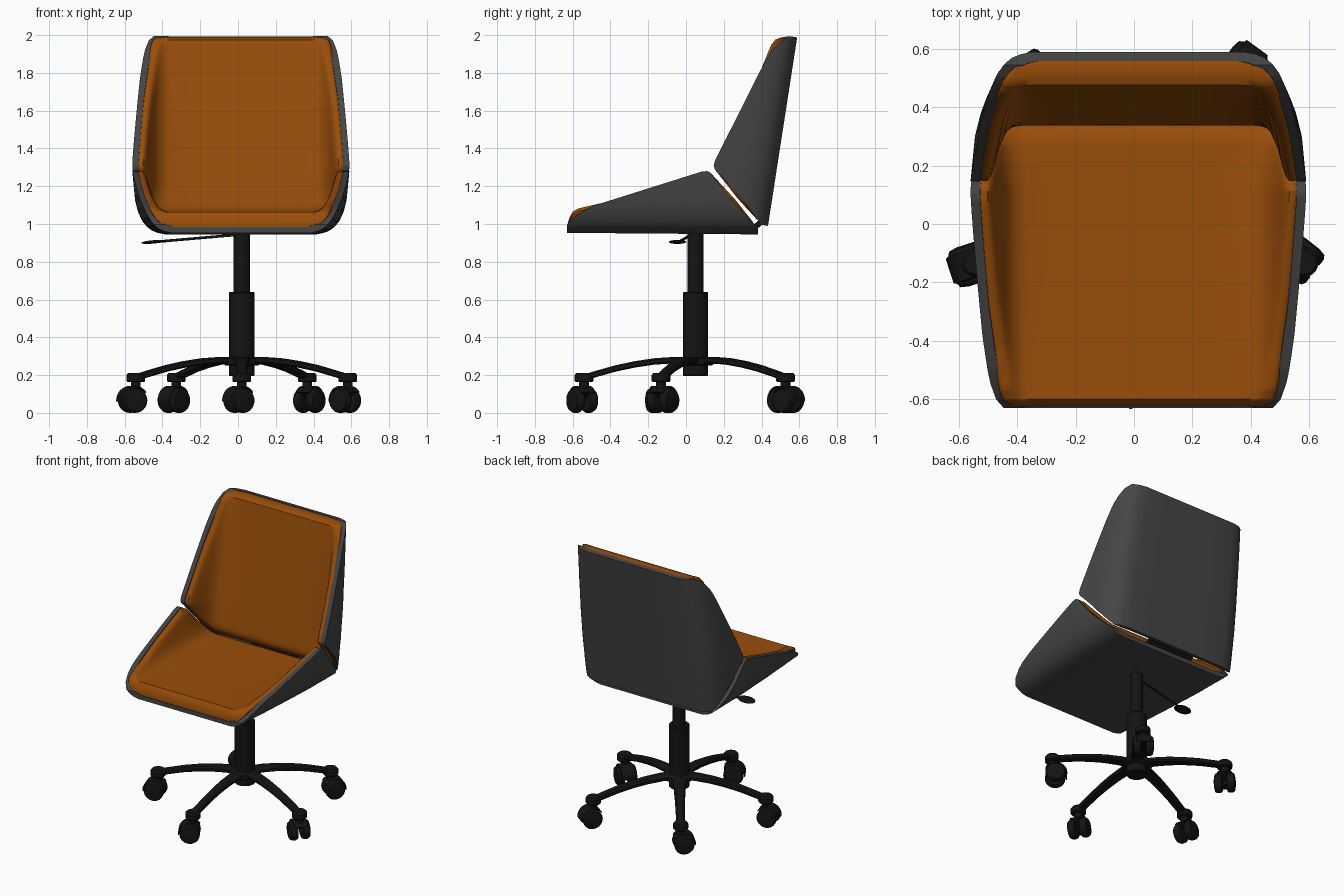
import bpy, bmesh
from math import radians, pi, cos, sin
from mathutils import Vector, Matrix

if "Cube" in bpy.data.objects:
    bpy.data.objects.remove(bpy.data.objects["Cube"])


def material(name, rgb):
    m = bpy.data.materials.new(name)
    m.diffuse_color = (*rgb, 1)
    m.use_nodes = True
    m.node_tree.nodes["Principled BSDF"].inputs["Base Color"].default_value = m.diffuse_color
    return m


ORANGE = material("orange_fabric", (0.32, 0.075, 0.003))
SHELL = material("dark_grey", (0.06, 0.06, 0.06))
BLACK = material("black_plastic", (0.007, 0.007, 0.007))


def finish(bm, name, mat, matrix=Matrix(), angle=35):
    bmesh.ops.recalc_face_normals(bm, faces=bm.faces)
    bm.transform(matrix)
    me = bpy.data.meshes.new(name)
    bm.to_mesh(me)
    bm.free()
    me.materials.append(mat)
    ob = bpy.data.objects.new(name, me)
    bpy.context.collection.objects.link(ob)
    bpy.ops.object.select_all(action='DESELECT')
    ob.select_set(True)
    bpy.context.view_layer.objects.active = ob
    bpy.ops.object.shade_smooth_by_angle(angle=radians(angle))
    return ob


def loft(sections, name, mat, matrix=Matrix(), angle=35):
    bm = bmesh.new()
    rings = [[bm.verts.new(p) for p in s] for s in sections]
    n = len(rings[0])
    for a, b in zip(rings, rings[1:]):
        for i in range(n):
            j = (i + 1) % n
            bm.faces.new((a[i], a[j], b[j], b[i]))
    bm.faces.new(rings[0])
    bm.faces.new(rings[-1])
    return finish(bm, name, mat, matrix, angle)


def lathe(profile, name, mat, matrix=Matrix(), n=32):
    ring = [[(r * cos(2 * pi * i / n), r * sin(2 * pi * i / n), z) for i in range(n)]
            for r, z in profile]
    return loft(ring, name, mat, matrix)


def interp(pts, t):
    if t <= pts[0][0]:
        return pts[0][1]
    for (a, b), (c, d) in zip(pts, pts[1:]):
        if t <= c:
            return b + (d - b) * (t - a) / (c - a)
    return pts[-1][1]


# Seat and back share one pan shape: u runs away from the hinge, v is the inward normal
WIDTH = [(0, .40), (.008, .44), (.02, .47), (.04, .497), (.07, .522), (.12, .545),
         (.18, .56), (.335, .575)]
RIM = [(0, .036), (.12, .158), (.235, .300), (.25, .322), (.27, .333), (.30, .330), (.84, .155),
       (.88, .140), (.93, .114), (.98, .080), (1.01, .044)]
PAD_RIM = [(.025, .064), (.12, .182), (.235, .305), (.25, .322), (.27, .332), (.30, .328),
           (.80, .166), (.90, .142), (.95, .130), (.98, .113), (.995, .088), (1.006, .055)]


def taper(u):
    return 1 - .07 * max(0, (u - .27) / .68) ** 1.3


def full_ring(half, u):
    s = taper(u)
    half = [(x * s, u, v) for x, v in half]
    return half + [(-x, y, v) for x, y, v in reversed(half) if x > 1e-6]


def wall(h, off):
    # outer wall curve shifted inward by off, reaching height h
    top = max(h - off, .002)
    pts = [(0, off), (.2, off)]
    for i in range(13):
        v = top * (i / 12) ** 2
        pts.append((interp(WIDTH, v) - off, v + off))
    return pts


def shell_section(u):
    h = interp(RIM, u)
    return full_ring(wall(h, 0) + wall(h, .03)[::-1], u)


def pad_section(u):
    h = interp(PAD_RIM, u)
    c = min(.11, h)
    k = h - c
    outer = wall(h - .014, .022)
    xr = outer[-1][0]
    xin = xr - .05
    a = min(.38, xin - .03)
    d = xin - a
    top = [(xr - .005, h - .005), (xr - .016, h), (xin + .018, h), (xin + .006, c + .93 * k),
           (xin - .04 * d, c + .8 * k), (a + .82 * d, c + .5 * k), (a + .6 * d, c + .22 * k),
           (a + .35 * d, c + .07 * k), (a, c), (.25, c), (0, c)]
    return full_ring(outer + top, u)


def rows(keys):
    lo, hi = keys[0][0], keys[-1][0]
    return sorted({round(lo + (hi - lo) * i / 36, 4) for i in range(37)} | {k[0] for k in keys})


def frame(y, z, u, v):
    return Matrix(((1, 0, 0, .015), (0, u[0], v[0], y), (0, u[1], v[1], z), (0, 0, 0, 1)))


for part, m in (("seat", frame(.38, .945, (-1, 0.008), (0.008, 1))),
                ("back", frame(.434, .99, (.153, .988), (-.988, .153)))):
    loft([shell_section(u) for u in rows(RIM)], part + "_shell", SHELL, m)
    loft([pad_section(u) for u in rows(PAD_RIM)], part + "_cushion", ORANGE, m, 50)

# Bracket joining the two pans at the hinge
bm = bmesh.new()
bmesh.ops.create_cube(bm, size=1)
finish(bm, "hinge_bracket", BLACK,
       Matrix.Translation((.015, .385, 1.0)) @ Matrix.Rotation(radians(40), 4, 'X')
       @ Matrix.Diagonal((.36, .09, .03, 1)))

# Gas column and hub
C = Matrix.Translation((.02, .05, 0))
lathe([(.043, .6), (.043, .96)], "upper_column", BLACK, C)
lathe([(.064, .196), (.067, .2), (.067, .636), (.063, .64)], "lower_column", BLACK, C)
lathe([(.085, .25), (.1, .26), (.1, .288), (.085, .297)], "hub", BLACK, C)

# Height lever
a, b = Vector((.02, .03, .945)), Vector((-.42, -.035, .907))
rod = Matrix.Translation(a) @ (b - a).to_track_quat('Z', 'Y').to_matrix().to_4x4()
lathe([(.007, 0), (.007, (b - a).length)], "lever_rod", BLACK, rod, 12)
bm = bmesh.new()
bmesh.ops.create_uvsphere(bm, u_segments=24, v_segments=12, radius=1)
finish(bm, "lever_paddle", BLACK, Matrix.Translation((-.45, -.045, .905))
       @ Matrix.Rotation(radians(-5), 4, 'Y') @ Matrix.Diagonal((.062, .046, .009, 1)))

# Five arms, each with a twin-wheel caster (local x points outward), casters swivelled
ARM = [(.03, .278, .045), (.12, .279, .042), (.22, .272, .038), (.32, .257, .034),
       (.42, .236, .031), (.52, .208, .029), (.60, .184, .028)]
WHEEL = [(.045, 0), (.06, .004), (.066, .014), (.066, .036), (.058, .050), (.03, .056)]
SWIVEL = [-59, 160, 0, 99, 0]
for i in range(5):
    m = C @ Matrix.Rotation(radians(-90 + 72 * i), 4, 'Z')
    secs = [[(r, w * x, z + .017 * y) for x, y in
             ((-1, -.5), (-.75, -1), (.75, -1), (1, -.5), (1, .5), (.7, 1), (-.7, 1), (-1, .5))]
            for r, z, w in ARM]
    loft(secs, f"arm_{i}", BLACK, m)
    p = m @ Matrix.Translation((.59, 0, 0))
    lathe([(.044, .163), (.05, .17), (.05, .2), (.04, .212)], f"arm_socket_{i}", BLACK, p, 24)
    lathe([(.026, .09), (.026, .17)], f"caster_stem_{i}", BLACK, p, 20)
    q = p @ Matrix.Rotation(radians(SWIVEL[i]), 4, 'Z') @ Matrix.Translation((.018, 0, .066))
    for side, ang in (("a", 90), ("b", -90)):
        lathe(WHEEL, f"caster_wheel_{i}{side}", BLACK,
              q @ Matrix.Rotation(radians(ang), 4, 'X') @ Matrix.Translation((0, 0, .014)), 28)
    # curved hood over the wheels
    hood = []
    for k in range(13):
        t = radians(-5 + 150 * k / 12)
        hood.append([(r * cos(t), y, r * sin(t)) for r, y in
                     ((.02, -.013), (.069, -.013), (.069, -.048), (.077, -.044),
                      (.077, .044), (.069, .048), (.069, .013), (.02, .013))])
    loft(hood, f"caster_hood_{i}", BLACK, q)
